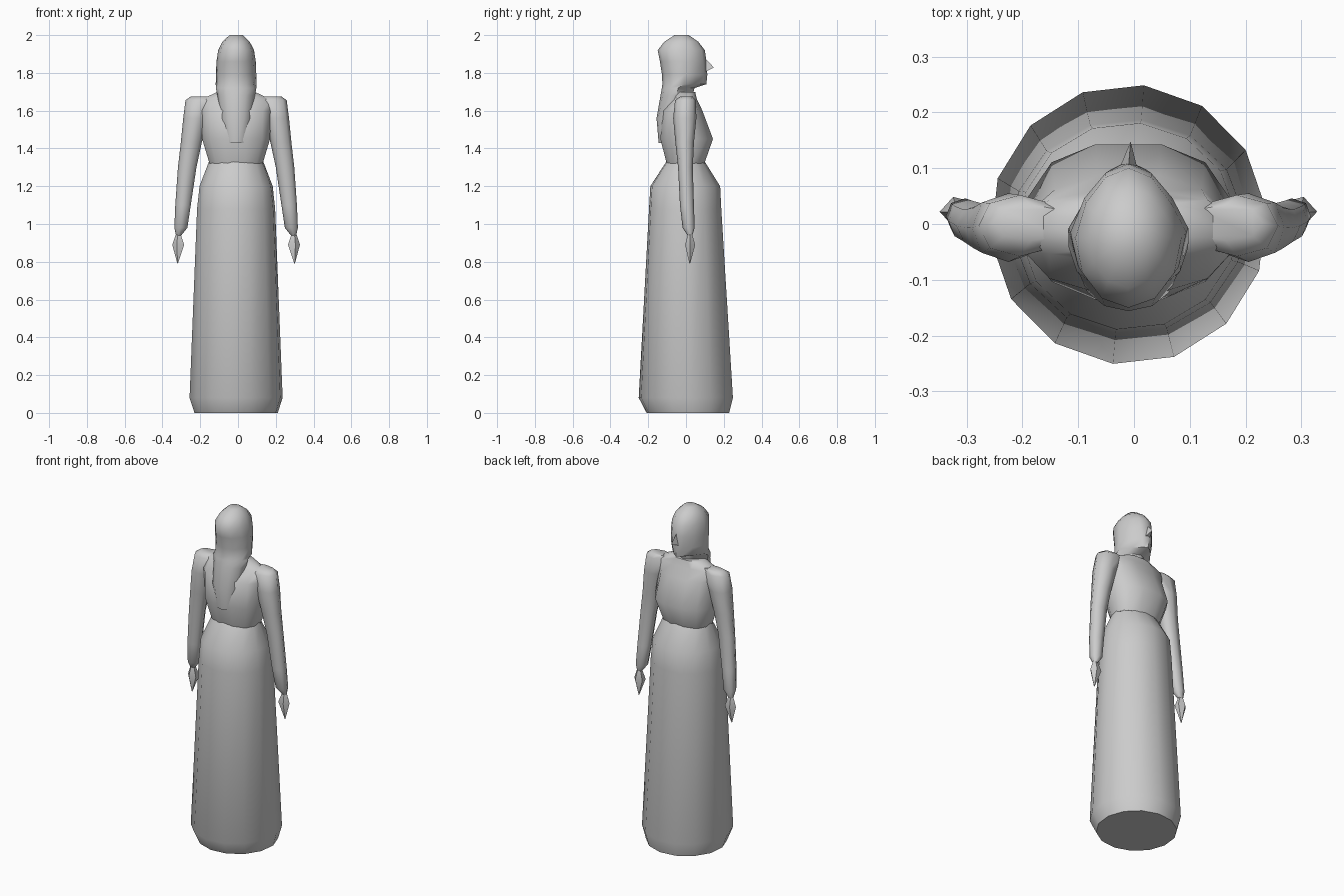
import bpy, bmesh, math

cube = bpy.data.objects.get("Cube")
if cube:
    bpy.data.objects.remove(cube, do_unlink=True)

grey = bpy.data.materials.new("stone grey")
grey.use_nodes = True
tone = (0.6, 0.6, 0.6, 1)
grey.diffuse_color = tone
grey.node_tree.nodes["Principled BSDF"].inputs["Base Color"].default_value = tone

AXIS = -0.01  # the figure stands slightly off centre


def finish(name, bm):
    bmesh.ops.recalc_face_normals(bm, faces=bm.faces)
    mesh = bpy.data.meshes.new(name)
    bm.to_mesh(mesh)
    bm.free()
    mesh.materials.append(grey)
    obj = bpy.data.objects.new(name, mesh)
    bpy.context.collection.objects.link(obj)
    bpy.ops.object.select_all(action="DESELECT")
    obj.select_set(True)
    bpy.context.view_layer.objects.active = obj
    bpy.ops.object.shade_smooth_by_angle(angle=math.radians(50))
    return obj


def loft(name, rings, sides, power=1.0, side=1, turn=0.0):
    """Skin rings of (z, x min, x max, y min, y max, front narrowing)."""
    bm = bmesh.new()
    loops = []
    for z, x0, x1, y0, y1, narrow in rings:
        loop = []
        for i in range(sides):
            a = math.tau * (i + turn) / sides
            c = math.copysign(abs(math.cos(a)) ** power, math.cos(a))
            s = math.copysign(abs(math.sin(a)) ** power, math.sin(a))
            x = (x0 + x1) / 2 + (x1 - x0) / 2 * c * (1 - narrow * max(s, 0))
            y = (y0 + y1) / 2 + (y1 - y0) / 2 * s
            loop.append(bm.verts.new((AXIS + side * x, y, z)))
        loops.append(loop)
    for low, high in zip(loops, loops[1:]):
        for i in range(sides):
            j = (i + 1) % sides
            bm.faces.new((low[i], low[j], high[j], high[i]))
    bm.faces.new(loops[0])
    bm.faces.new(loops[-1])
    return finish(name, bm)


def centred(rows):
    return [(z, -w, w, y0, y1, n) for z, w, y0, y1, n in rows]


# Long skirt, rounded in at the hem and drawn in at the waist
loft("skirt", centred([
    (0, .222, -.21, .23, 0), (.08, .248, -.252, .25, 0),
    (1.08, .208, -.197, .188, 0), (1.2, .195, -.19, .182, 0),
    (1.33, .145, -.105, .1, 0)]), 14, turn=.25)

# Bodice, with the bust at its widest and sloping shoulders
loft("bodice", centred([
    (1.32, .145, -.105, .1, 0), (1.45, .185, -.14, .147, 0),
    (1.6, .19, -.125, .09, .1), (1.66, .19, -.07, .06, 0),
    (1.7, .1, -.06, .05, 0)]), 12, power=.85, turn=.5)

# Head with hair falling down the back
loft("head_and_hair", centred([
    (1.43, .06, -.145, -.04, 0), (1.56, .085, -.156, -.02, 0),
    (1.68, .1, -.135, .035, .5), (1.72, .107, -.128, .045, .55),
    (1.74, .108, -.125, .108, .62), (1.79, .107, -.127, .113, .45),
    (1.86, .104, -.138, .108, .25), (1.92, .095, -.15, .1, .15),
    (1.965, .072, -.115, .065, 0), (2, .035, -.06, .015, 0)]), 12)

# Nose
bm = bmesh.new()
base = [bm.verts.new((AXIS + x, .1, z)) for x, z in
        ((-.016, 1.805), (.016, 1.805), (0, 1.88))]
tip = bm.verts.new((AXIS + .004, .148, 1.828))
bm.faces.new(base)
for i in range(3):
    bm.faces.new((base[i], base[(i + 1) % 3], tip))
finish("nose", bm)

# Hanging arms and pointed hands
for label, side in (("left", 1), ("right", -1)):
    loft(label + "_arm", [
        (.94, .29, .318, .008, .034, 0), (.98, .258, .327, -.018, .046, 0),
        (1.1, .24, .322, -.032, .042, 0), (1.3, .21, .308, -.042, .036, 0),
        (1.43, .182, .293, -.056, .042, 0), (1.56, .15, .28, -.068, .055, 0),
        (1.655, .12, .268, -.058, .052, 0), (1.675, .11, .24, -.03, .035, 0)],
        8, power=.9, side=side)
    loft(label + "_hand", [
        (.79, .308, .311, .018, .022, 0), (.89, .268, .338, -.006, .05, 0),
        (.95, .292, .318, .01, .032, 0)], 5, side=side)
